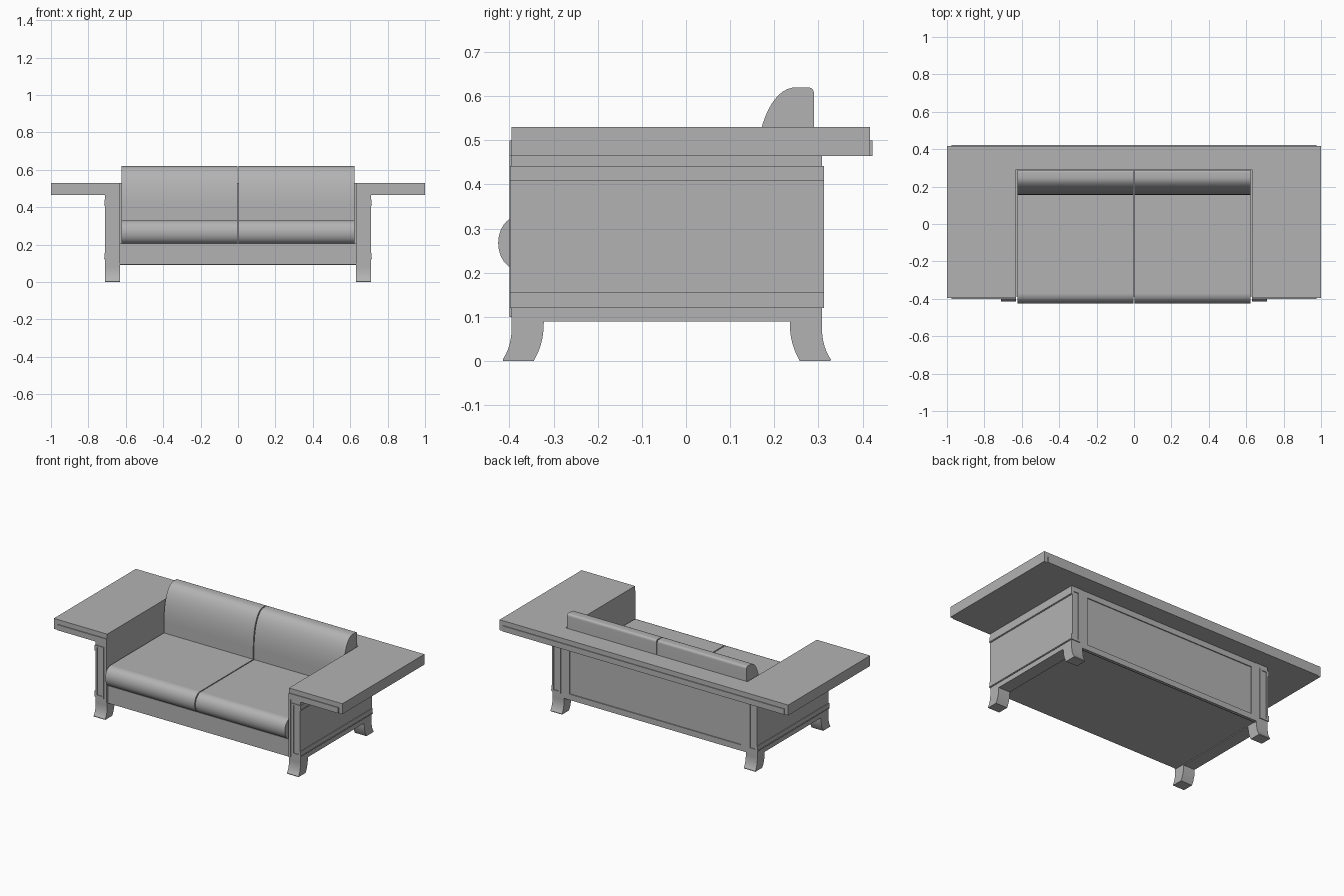
import bpy
import math
from mathutils import Vector

cube = bpy.data.objects.get("Cube")
if cube:
    bpy.data.objects.remove(cube, do_unlink=True)

grey = bpy.data.materials.new("plain grey")
grey.use_nodes = True
grey.diffuse_color = (0.45, 0.45, 0.45, 1)
grey.node_tree.nodes["Principled BSDF"].inputs["Base Color"].default_value = grey.diffuse_color


def extrude(name, outline, lo, hi, axis="x", smooth=False):
    """Solid with a flat outline, drawn in (y, z) along x or in (x, y) along z."""
    def place(p, t):
        return (t, *p) if axis == "x" else (*p, t)
    n = len(outline)
    verts = [place(p, lo) for p in outline] + [place(p, hi) for p in outline]
    faces = [tuple(reversed(range(n))), tuple(range(n, 2 * n))]
    faces += [(i, (i + 1) % n, n + (i + 1) % n, n + i) for i in range(n)]
    mesh = bpy.data.meshes.new(name)
    mesh.from_pydata(verts, [], faces)
    mesh.materials.append(grey)
    obj = bpy.data.objects.new(name, mesh)
    bpy.context.collection.objects.link(obj)
    # Consistent outward normals
    area = sum(a[0] * b[1] - b[0] * a[1]
               for a, b in zip(outline, outline[1:] + outline[:1]))
    if area < 0:
        mesh.flip_normals()
    if smooth:
        bpy.ops.object.select_all(action="DESELECT")
        obj.select_set(True)
        bpy.context.view_layer.objects.active = obj
        bpy.ops.object.shade_smooth_by_angle(angle=math.radians(30))
    return obj


def box(name, x0, x1, y0, y1, z0, z1):
    return extrude(name, [(x0, y0), (x1, y0), (x1, y1), (x0, y1)], z0, z1, "z")


def bezier(a, b, c, d, steps=10):
    a, b, c, d = map(Vector, (a, b, c, d))
    pts = []
    for i in range(steps + 1):
        t = i / steps
        s = 1 - t
        pts.append(tuple(a * s**3 + 3 * b * s * s * t + 3 * c * s * t * t + d * t**3))
    return pts


def frame(name, x0, x1, y0, y1, z0, z1, w):
    """Raised rectangular moulding facing along y."""
    box(name + "_bottom", x0, x1, y0, y1, z0, z0 + w)
    box(name + "_top", x0, x1, y0, y1, z1 - w, z1)
    box(name + "_start", x0, x0 + w, y0, y1, z0 + w, z1 - w)
    box(name + "_end", x1 - w, x1, y0, y1, z0 + w, z1 - w)


FRONT, BACK = -0.395, 0.308
INNER, OUTER = 0.63, 0.71
MID = (FRONT + BACK) / 2

# Wrap-around top, open at the front
extrude("table_top", [(-1, FRONT), (-INNER, FRONT), (-INNER, 0.292), (INNER, 0.292),
                      (INNER, FRONT), (1, FRONT), (1, 0.417), (-1, 0.417)],
        0.465, 0.53, "z")
box("top_back_moulding", -0.975, 0.975, 0.417, 0.422, 0.465, 0.5)

# Seat base and back wall
box("seat_base", -INNER, INNER, -0.388, 0.295, 0.095, 0.205)
box("back_wall", -INNER, INNER, 0.292, 0.3, 0.09, 0.466)
frame("back_panel_frame", -INNER, INNER, 0.3, 0.306, 0.095, 0.465, 0.035)

# Curved foot outline
foot = bezier((FRONT, 0.09), (-0.393, 0.055), (-0.4, 0.025), (-0.415, 0.004))
foot += [(-0.414, 0), (-0.345, 0)]
foot += bezier((-0.345, 0), (-0.328, 0.03), (-0.322, 0.055), (-0.322, 0.09))

for side, s in (("left", 1), ("right", -1)):
    def span(a, b):
        return sorted((s * a, s * b))

    # Arm panel with raised bands on its outer face
    box(side + "_arm", *span(INNER, OUTER), FRONT, BACK, 0.09, 0.466)
    for label, z0, z1 in (("lower", 0.12, 0.155), ("upper", 0.408, 0.442)):
        box(f"{side}_{label}_band", *span(OUTER, 0.714), FRONT - 0.004, 0.313, z0, z1)
        box(f"{side}_{label}_bead", *span(OUTER, 0.717), FRONT - 0.004, 0.313,
            z0 + 0.003, z0 + 0.008)
    # Mouldings on the post ends
    for label, y0, y1 in (("front", FRONT - 0.004, FRONT), ("back", BACK, 0.313)):
        frame(f"{side}_{label}_post_frame", *span(0.652, OUTER), y0, y1, 0.12, 0.442, 0.012)
    # Strip that runs under the front edge of the top and down the post
    box(side + "_top_front_moulding", *span(INNER, 0.975), -0.4, FRONT, 0.465, 0.5)
    box(side + "_post_strip", *span(INNER, 0.643), -0.4, FRONT, 0.1, 0.465)
    # Feet
    extrude(side + "_front_foot", foot, *span(INNER, OUTER), smooth=True)
    extrude(side + "_back_foot", [(2 * MID - y, z) for y, z in foot],
            *span(INNER, OUTER), smooth=True)

    # Cushions
    seat = [(0.28, 0.33), (-0.37, 0.33)]
    seat += bezier((-0.375, 0.33), (-0.442, 0.325), (-0.442, 0.21), (-0.375, 0.205), 16)
    seat += [(0.28, 0.205)]
    extrude(side + "_seat_cushion", seat, *span(0.003, 0.622), smooth=True)
    back = [(0.29, 0.325), (0.155, 0.325)]
    back += bezier((0.155, 0.4), (0.155, 0.52), (0.19, 0.62), (0.25, 0.62), 16)
    back += bezier((0.275, 0.62), (0.285, 0.62), (0.29, 0.615), (0.29, 0.603), 5)
    extrude(side + "_back_cushion", back, *span(0.003, 0.622), smooth=True)
